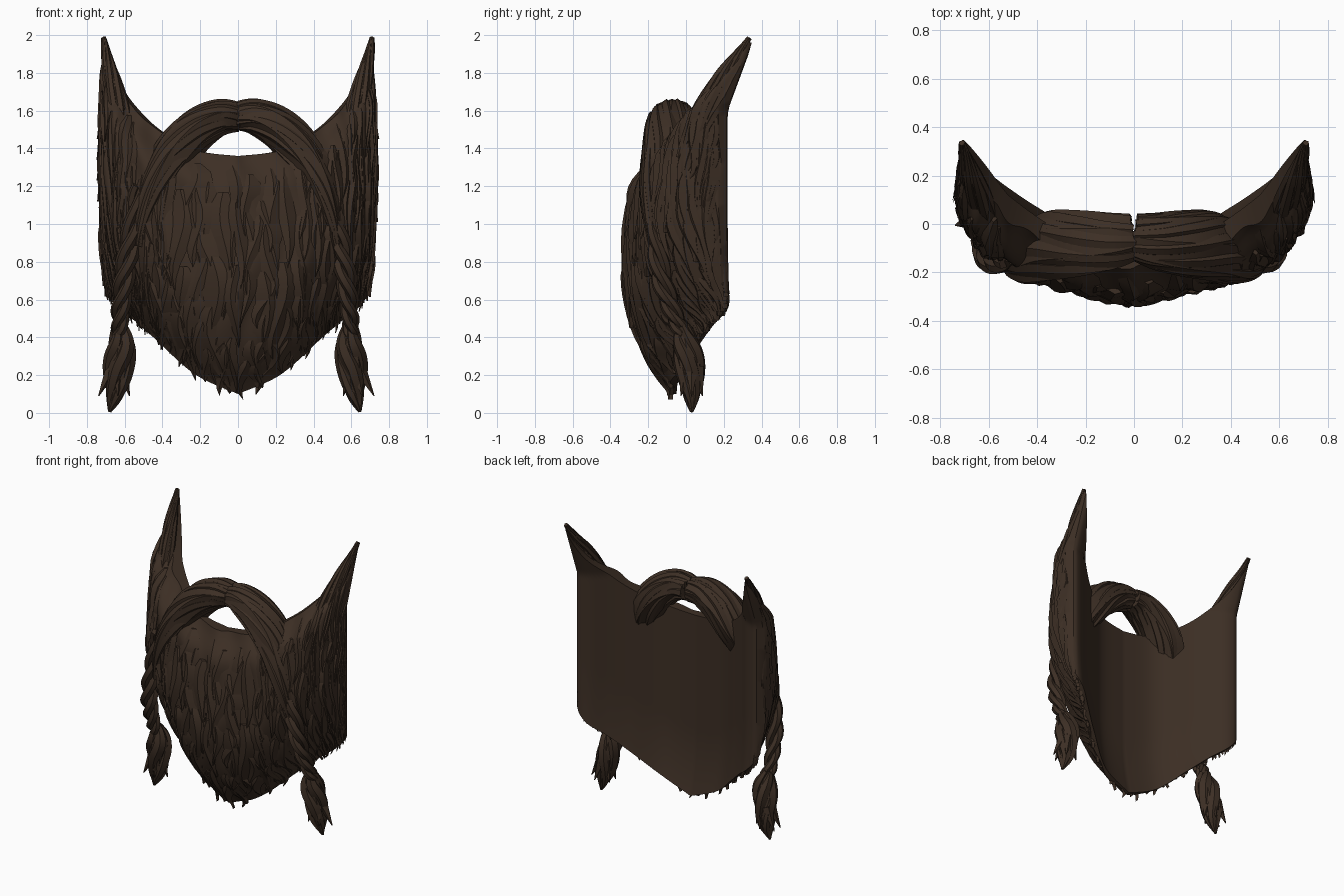
import bpy, bmesh, math, random
from mathutils import Vector

random.seed(7)
if "Cube" in bpy.data.objects:
    bpy.data.objects.remove(bpy.data.objects["Cube"])

brown = bpy.data.materials.new("dark_brown_hair")
BROWN = (0.046, 0.028, 0.018, 1)
brown.diffuse_color = BROWN
brown.use_nodes = True
brown.node_tree.nodes["Principled BSDF"].inputs["Base Color"].default_value = BROWN


def spline(rows, t):
    """Catmull-Rom through evenly spaced rows, t from 0 to 1."""
    last = len(rows) - 1
    f = min(max(t, 0), 1) * last
    i = min(int(f), last - 1)
    f -= i
    a, b, c, d = (rows[min(max(i + k, 0), last)] for k in (-1, 0, 1, 2))
    return [q + f / 2 * (r - p + f * (2 * p - 5 * q + 4 * r - s + f * (3 * (q - r) + s - p)))
            for p, q, r, s in zip(a, b, c, d)]


def finish(bm, name, angle):
    bmesh.ops.recalc_face_normals(bm, faces=bm.faces)
    mesh = bpy.data.meshes.new(name)
    bm.to_mesh(mesh)
    bm.free()
    mesh.materials.append(brown)
    ob = bpy.data.objects.new(name, mesh)
    bpy.context.collection.objects.link(ob)
    bpy.ops.object.select_all(action='DESELECT')
    ob.select_set(True)
    bpy.context.view_layer.objects.active = ob
    bpy.ops.object.shade_smooth_by_angle(angle=math.radians(angle))


def skin(bm, rings):
    """Join closed rings of points into a capped tube."""
    rings = [[bm.verts.new(p) for p in ring] for ring in rings]
    n = len(rings[0])
    for lo, hi in zip(rings, rings[1:]):
        for k in range(n):
            bm.faces.new((lo[k], lo[(k + 1) % n], hi[(k + 1) % n], hi[k]))
    bm.faces.new(rings[0][::-1])
    bm.faces.new(rings[-1])


# Beard body: half plan, each row = outer x, outer y, inner x, inner y, bottom z, top z
PLAN = [(0, -.31, 0, -.11, .1, 1.36), (.24, -.26, .22, -.08, .2, 1.39),
        (.44, -.2, .4, .03, .36, 1.49), (.58, -.12, .52, .12, .47, 1.6),
        (.67, -.03, .61, .195, .54, 1.72), (.72, .08, .67, .22, .6, 1.85),
        (.73, .18, .705, .215, .65, 1.96)]
FULLNESS = [(.12,), (.5,), (.8,), (1,), (1.08,), (1.05,), (.97,), (.85,), (.35,)]


def span(u):
    return spline(PLAN, abs(u))[4:]


def surface(u, z, lift=0.0, inside=False):
    u = min(max(u, -1), 1)
    ox, oy, ix, iy, low, high = spline(PLAN, abs(u))
    s = max(0, (z - low) / (high - low))
    # The chin hollow runs back towards the lower edge
    iy += .06 * (1 - abs(u)) * max(0, 1 - s / .35) ** 2
    inner, outer = Vector((ix, iy, 0)), Vector((ox, oy, 0))
    p = inner.copy()
    if not inside:
        p = inner.lerp(outer, spline(FULLNESS, s)[0]) + (outer - inner).normalized() * lift
    side = -1 if u < 0 else 1
    return Vector((p.x * side, p.y + max(0, z - 1.6) * .37, z))


def beard_body():
    bm = bmesh.new()
    cols, rows = 110, 40
    front, back = [], []
    for i in range(cols + 1):
        u = 2 * i / cols - 1
        low, high = span(u)
        zs = [low + (high - low) * j / rows for j in range(rows + 1)]
        front.append([bm.verts.new(surface(u, z, .012 * math.cos(34 * u + 3 * math.sin(5 * z))))
                      for z in zs])
        back.append([bm.verts.new(surface(u, z, inside=True)) for z in zs])
    for grid in (front, back):
        for a, b in zip(grid, grid[1:]):
            for j in range(rows):
                bm.faces.new((a[j], b[j], b[j + 1], a[j + 1]))
    for i in range(cols):
        for j in (0, rows):
            bm.faces.new((front[i][j], front[i + 1][j], back[i + 1][j], back[i][j]))
    for i in (0, cols):
        for j in range(rows):
            bm.faces.new((front[i][j], front[i][j + 1], back[i][j + 1], back[i][j]))
    finish(bm, "beard_body", 35)


# Pointed locks of hair lying over the beard
def lock(bm, u, z, length, width, flare):
    low = span(u)[0]
    end = max(z - length, low - random.uniform(0, .04))
    phase, sway = random.uniform(0, 6), random.uniform(.01, .03)
    rings = []
    steps = 8
    for k in range(steps + 1):
        t = k / steps
        w = width * (math.sin(math.pi * (.1 + .9 * t ** .7)) + .03)
        c = u * (1 - .05 * t) + sway * math.sin(phase + 5 * t)
        h = z + (end - z) * t
        out = flare * t ** 3
        rings.append([surface(c - w, h, out), surface(c, h, out + w * .45 + .004),
                      surface(c + w, h, out), surface(c, h, out - .02)])
    skin(bm, rings)


def beard_locks():
    bm = bmesh.new()
    for _ in range(210):
        u = random.uniform(-1, 1)
        low, high = span(u)
        z = random.uniform(low + .12, high - .02)
        lock(bm, u, z, random.uniform(.3, .55), random.uniform(.025, .06),
             random.uniform(0, .02))
    # Fringe along the lower edge
    for i in range(40):
        u = i / 19.5 - 1
        lock(bm, u, span(u)[0] + random.uniform(.15, .3), 1, .035, .01)
    # Ragged rear edges
    for side in (-1, 1):
        for i in range(8):
            lock(bm, side * .97, .9 + i * .11, .22, .03, random.uniform(.01, .045))
    finish(bm, "beard_locks", 25)


def frame(centre, t):
    """Two axes across the path at t, the second mostly front to back."""
    d = (centre(min(t + .01, 1)) - centre(max(t - .01, 0))).normalized()
    a = d.cross(Vector((0, 1, 0))).normalized()
    return a, a.cross(d)


def sweep(bm, centre, radius, sides=8, ridges=0.0, steps=28, deep=1.0):
    """Tube along centre(t) with radius(t)."""
    rings = []
    for k in range(steps + 1):
        t = k / steps
        a, b = frame(centre, t)
        ring = []
        for j in range(sides):
            ang = math.tau * j / sides
            r = radius(t) * (1 + ridges * (-1) ** j)
            ring.append(centre(t) + a * r * math.cos(ang) + b * r * deep * math.sin(ang))
        rings.append(ring)
    skin(bm, rings)


def rope(name, rows, strands, turns, thick, core, deep=1.0):
    """Strands wound round a path whose rows are x, y, z, radius."""
    bm = bmesh.new()

    def mid(t):
        return Vector(spline(rows, t)[:3])

    def rad(t):
        return max(spline(rows, t)[3], .006)

    if core:
        sweep(bm, mid, lambda t: rad(t) * core, 14, .05, deep=deep)
    for s in range(strands):
        def path(t, s=s):
            a, b = frame(mid, t)
            ang = math.tau * (s / strands + turns * t)
            return mid(t) + (a * math.cos(ang) + b * deep * math.sin(ang)) * rad(t) * (1 - thick)

        sweep(bm, path, lambda t: rad(t) * thick, 6, .08, 36)
    finish(bm, name, 28)


beard_body()
beard_locks()

MOUSTACHE = [(0, -.05, 1.57, .08), (.1, -.07, 1.565, .1), (.22, -.08, 1.5, .115),
             (.33, -.09, 1.38, .12), (.42, -.13, 1.22, .1), (.48, -.15, 1.05, .07),
             (.52, -.16, .88, .03)]
SIDEBURN = [(.59, .02, 1.45, .04), (.62, .08, 1.58, .06), (.665, .18, 1.76, .05),
            (.695, .27, 1.89, .03), (.71, .335, 1.985, .014)]
BRAID = [(.49, -.14, 1.2, .05), (.53, -.15, .95, .06), (.57, -.13, .72, .06),
         (.59, -.07, .54, .052), (.595, -.02, .42, .045)]
TAIL = [(.595, -.02, .46, .04), (.585, .0, .36, .08), (.6, .02, .25, .085),
        (.615, .03, .12, .06), (.645, .03, .005, .008)]

for name, side, shift in (("left", 1, 0), ("right", -1, .035)):
    def place(rows, move=0.0):
        return [((x + move) * side, y, z, r) for x, y, z, r in rows]

    rope(name + "_moustache", place(MOUSTACHE), 9, .3 * side, .3, .9, 1.3)
    rope(name + "_sideburn_point", place(SIDEBURN), 6, .4 * side, .4, .8)
    rope(name + "_braid", place(BRAID, shift), 3, 2 * side, .5, 0)
    rope(name + "_braid_tail", place(TAIL, shift), 4, .5 * side, .5, .75)
    # Loose tufts at the end of the braid
    bm = bmesh.new()
    for i in range(5):
        ang = math.tau * i / 5
        root = Vector(((.61 + shift) * side + .03 * math.cos(ang), .03 + .03 * math.sin(ang), .24))
        tip = root + Vector((.06 * math.cos(ang) + .02 * side, .03 * math.sin(ang), -.15))
        sweep(bm, lambda t: root.lerp(tip, t),
              lambda t: .035 * (1 - t) + .003, 5, 0, 6)
    finish(bm, name + "_braid_tufts", 20)
